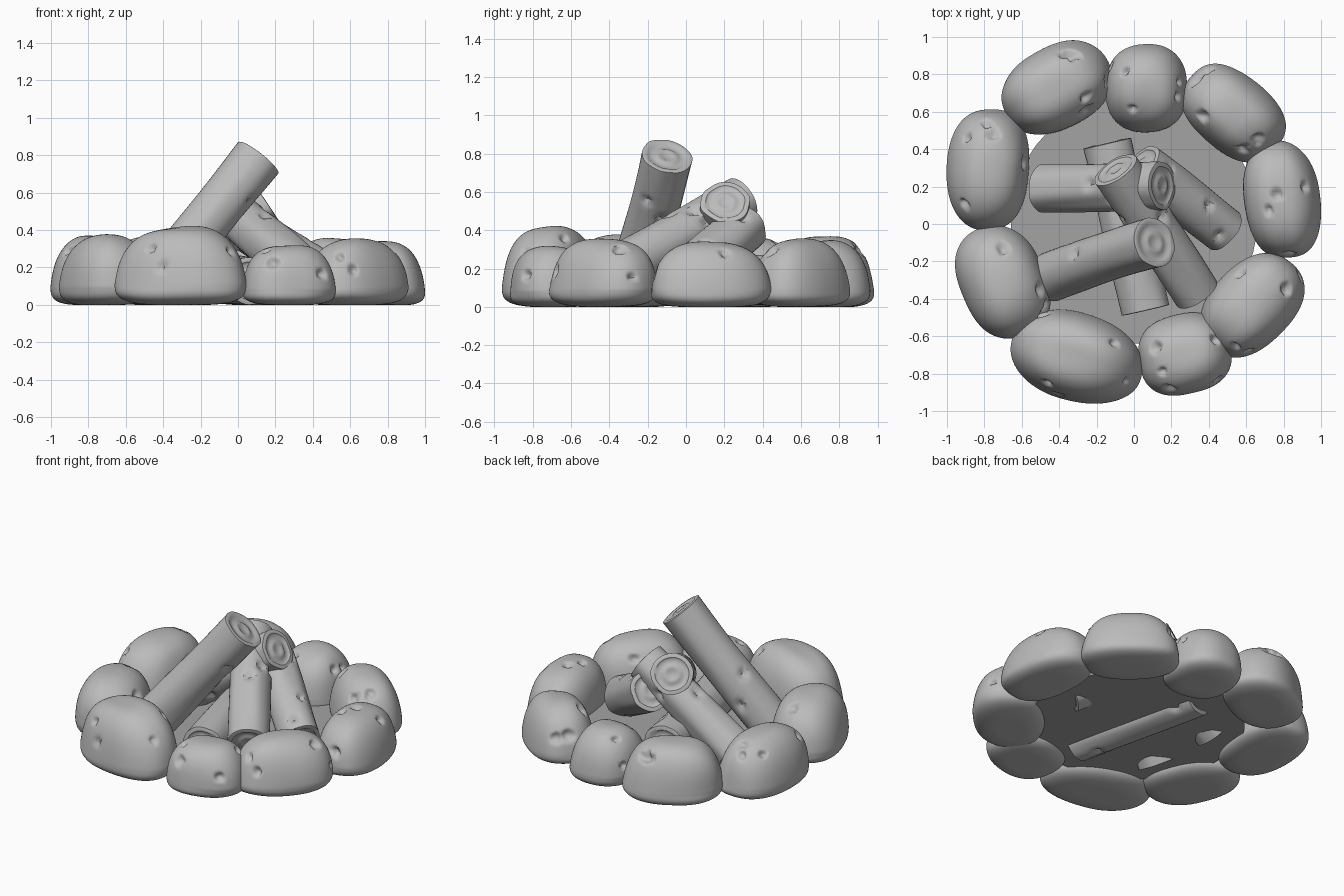
import bpy, bmesh, math, random
from mathutils import Vector, Matrix, noise

random.seed(7)
cube = bpy.data.objects.get("Cube")
if cube:
    bpy.data.objects.remove(cube)


def material(name, shade):
    mat = bpy.data.materials.new(name)
    mat.use_nodes = True
    color = (shade, shade, shade, 1)
    mat.diffuse_color = color
    mat.node_tree.nodes["Principled BSDF"].inputs["Base Color"].default_value = color
    return mat


grey = material("light grey", 0.5)
dark = material("ground grey", 0.37)


def finish(bm, name, mat, matrix=Matrix(), angle=40):
    bmesh.ops.recalc_face_normals(bm, faces=bm.faces)
    mesh = bpy.data.meshes.new(name)
    bm.to_mesh(mesh)
    bm.free()
    mesh.transform(matrix)
    mesh.materials.append(mat)
    obj = bpy.data.objects.new(name, mesh)
    bpy.context.collection.objects.link(obj)
    bpy.ops.object.select_all(action="DESELECT")
    obj.select_set(True)
    bpy.context.view_layer.objects.active = obj
    bpy.ops.object.shade_smooth_by_angle(angle=math.radians(angle))
    return obj


def dent(verts, spot, radius, depth, inward):
    """Press a small ragged pit into the surface around a spot."""
    for v in verts:
        d = (v.co - spot).length / radius
        d += 0.35 * noise.noise(v.co * 25)
        if d < 1:
            v.co += inward * depth * (1 - max(d, 0) ** 2) ** 2


# Stones: rounded boulders, widest near the ground, with a few pits
def stone(name, x, y, length, width, height, degrees):
    bm = bmesh.new()
    bmesh.ops.create_cube(bm, size=2)
    bmesh.ops.subdivide_edges(bm, edges=bm.edges[:], cuts=31, use_grid_fill=True)
    seed = Vector((x, y, 0)) * 9
    low = 0.26 * height
    for v in bm.verts:
        d = v.co.normalized()
        power = 2.8 if d.z > 0 else 3.4
        flat = (abs(d.x) ** 2.3 + abs(d.y) ** 2.3) ** (1 / 2.3)
        d /= (flat ** power + abs(d.z) ** power) ** (1 / power)
        d *= 1 + 0.06 * noise.noise(d * 0.9 + seed)
        taper = 1 - 0.12 * max(d.z, 0)
        rise = height - low if d.z > 0 else low * 1.02
        v.co = (d.x * length * taper, d.y * width * taper, max(0.0, low + d.z * rise))
    upper = [v for v in bm.verts if v.co.z > height * 0.4]
    for i in range(5):
        spot = random.choice(upper).co.copy()
        inward = (Vector((0, 0, height * 0.4)) - spot).normalized()
        dent(upper, spot, random.uniform(0.03, 0.055), 0.03, inward)
    place = Matrix.Translation((x, y, 0)) @ Matrix.Rotation(math.radians(degrees), 4, "Z")
    finish(bm, name, grey, place, 60)


stones = [
    (-0.42, 0.725, 0.31, 0.22, 0.37, 28),
    (0.065, 0.725, 0.22, 0.23, 0.34, 0),
    (0.53, 0.595, 0.30, 0.205, 0.35, -42),
    (0.79, 0.13, 0.315, 0.20, 0.34, 97),
    (0.635, -0.43, 0.31, 0.215, 0.35, 48),
    (0.27, -0.70, 0.25, 0.215, 0.32, 12),
    (-0.305, -0.71, 0.35, 0.235, 0.42, -16),
    (-0.70, -0.31, 0.31, 0.23, 0.37, 113),
    (-0.78, 0.29, 0.325, 0.22, 0.37, 85),
]
for i, spec in enumerate(stones):
    stone(f"stone_{i + 1}", *spec)


# Logs: lathed trunks with ringed cut ends, bark furrows and knots
def log(name, foot, tip, radius, bend=0.0):
    foot, tip = Vector(foot), Vector(tip)
    span = (tip - foot).length
    sides, steps = 40, 36
    cut = [(0.2, -0.003), (0.27, 0.002), (0.42, 0.002),
           (0.5, -0.005), (0.72, -0.005), (0.8, 0.003), (0.95, 0.002)]
    profile = [(r, -h) for r, h in cut]
    profile += [(1, span * i / steps) for i in range(steps + 1)]
    profile += [(r, span + h) for r, h in reversed(cut)]
    bm = bmesh.new()
    rings = []
    bark = []
    for r, h in profile:
        ring = []
        for s in range(sides):
            a = math.tau * s / sides
            out = Vector((math.cos(a), math.sin(a), 0))
            furrow = 0.08 * noise.noise(out * 1.6 + Vector((0, 0, h * 2)) + foot * 5)
            size = radius * r * (1 + furrow)
            sway = bend * math.sin(math.pi * min(max(h / span, 0), 1))
            ring.append(bm.verts.new(out * size + Vector((sway, 0, h))))
        rings.append(ring)
        if r == 1:
            bark += ring
    for a, b in zip(rings, rings[1:]):
        for s in range(sides):
            t = (s + 1) % sides
            bm.faces.new((a[s], a[t], b[t], b[s]))
    bm.faces.new(rings[0])
    bm.faces.new(rings[-1])
    for i in range(5):
        spot = random.choice(bark[sides * 4:-sides * 3]).co.copy()
        inward = -Vector((spot.x, spot.y, 0)).normalized()
        dent(bark, spot, random.uniform(0.03, 0.05), 0.028, inward)
    turn = (tip - foot).to_track_quat("Z", "Y").to_matrix().to_4x4()
    finish(bm, name, grey, Matrix.Translation(foot) @ turn)


log("tall_log", (-0.44, -0.285, 0.09), (0.11, -0.10, 0.785), 0.134, 0.01)
log("left_log", (-0.49, 0.185, 0.11), (0.15, 0.205, 0.545), 0.128)
log("front_log", (0.335, -0.37, 0.19), (-0.10, 0.29, 0.555), 0.127)
log("right_log", (0.485, -0.035, 0.125), (0.04, 0.31, 0.42), 0.128)
log("lying_log", (0.06, -0.46, 0.13), (-0.145, 0.43, 0.14), 0.13)

# Ground disc inside the stone ring
bm = bmesh.new()
bmesh.ops.create_cone(bm, cap_ends=True, segments=48, radius1=0.66, radius2=0.66, depth=0.005)
finish(bm, "ground_disc", dark, Matrix.Translation((0, 0.02, 0.055)))
